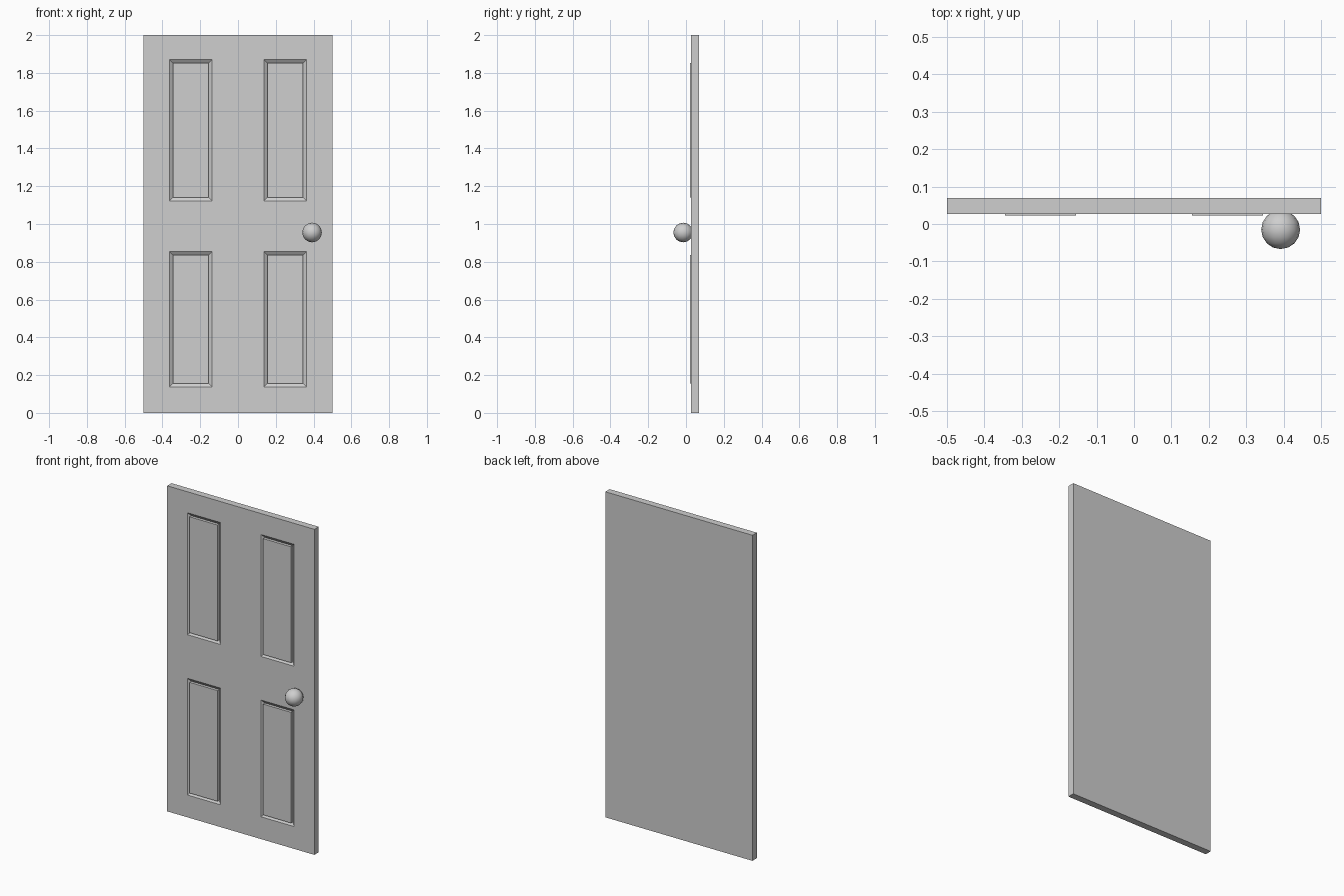
import bpy
import bmesh
from mathutils import Matrix, Vector

default = bpy.data.objects.get("Cube")
if default:
    bpy.data.objects.remove(default, do_unlink=True)

FRONT, BACK = 0.027, 0.069
PANEL_X = (0.137, 0.363)
PANEL_Z = ((0.137, 0.854), (1.122, 1.871))
BORDER, RECESS, RAISE = 0.026, 0.013, 0.0175

grey = bpy.data.materials.new("light_grey")
grey.use_nodes = True
colour = (0.62, 0.62, 0.62, 1)
grey.diffuse_color = colour
grey.node_tree.nodes["Principled BSDF"].inputs["Base Color"].default_value = colour


def finish(bm, name):
    mesh = bpy.data.meshes.new(name)
    bm.to_mesh(mesh)
    bm.free()
    mesh.materials.append(grey)
    obj = bpy.data.objects.new(name, mesh)
    bpy.context.collection.objects.link(obj)
    return obj


def in_panel(face):
    c = face.calc_center_median()
    return (face.normal.y < -0.9
            and PANEL_X[0] < abs(c.x) < PANEL_X[1]
            and any(low < c.z < high for low, high in PANEL_Z))


# Door slab, cut along the panel borders
bm = bmesh.new()
bmesh.ops.create_cube(
    bm, size=1,
    matrix=Matrix.Translation((0, (FRONT + BACK) / 2, 1)) @ Matrix.Diagonal((1, BACK - FRONT, 2, 1)))
cuts = [((s * x, 0, 0), (1, 0, 0)) for x in PANEL_X for s in (-1, 1)]
cuts += [((0, 0, z), (0, 0, 1)) for pair in PANEL_Z for z in pair]
for point, normal in cuts:
    bmesh.ops.bisect_plane(bm, geom=bm.verts[:] + bm.edges[:] + bm.faces[:],
                           plane_co=point, plane_no=normal)
bm.normal_update()

# Sloping recesses with raised panels inside them
panels = [f for f in bm.faces if in_panel(f)]
bmesh.ops.inset_individual(bm, faces=panels, thickness=BORDER, depth=-RECESS)
raised = bmesh.ops.extrude_discrete_faces(bm, faces=panels)["faces"]
bmesh.ops.translate(bm, verts=list({v for f in raised for v in f.verts}),
                    vec=Vector((0, -RAISE, 0)))
bmesh.ops.recalc_face_normals(bm, faces=bm.faces[:])
finish(bm, "door_slab")

# Round knob, with its poles facing front and back
bm = bmesh.new()
bmesh.ops.create_uvsphere(
    bm, u_segments=16, v_segments=8, radius=0.052,
    matrix=Matrix.Translation((0.392, -0.015, 0.955)) @ Matrix.Rotation(1.5708, 4, 'X'))
for face in bm.faces:
    face.smooth = True
finish(bm, "door_knob")
